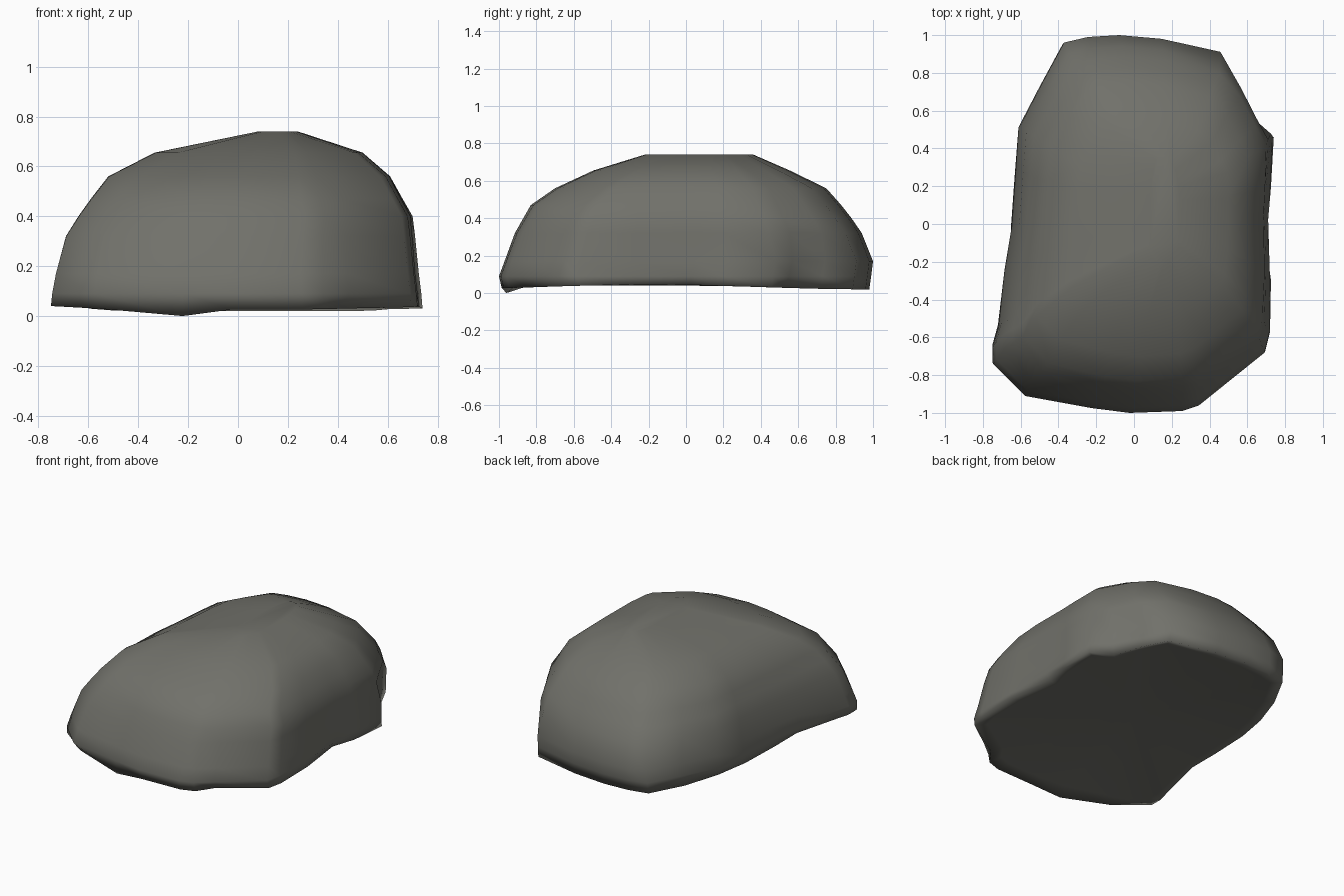
import bpy, bmesh, math

if "Cube" in bpy.data.objects:
    bpy.data.objects.remove(bpy.data.objects["Cube"])

# Plan outline of the boulder, seen from above
plan = [(-.38, .96), (-.25, .99), (-.08, 1), (.15, .98), (.47, .91), (.55, .74), (.64, .56),
        (.745, .47), (.73, .2), (.72, .03), (.73, -.3), (.725, -.58), (.70, -.68), (.45, -.88),
        (.35, -.96), (.26, -.99), (-.02, -1), (-.22, -.975), (-.58, -.91), (-.75, -.74), (-.75, -.65),
        (-.72, -.54), (-.69, -.24), (-.65, 0), (-.63, .28), (-.615, .52), (-.5, .74)]
n = len(plan)

# Height, left, right, front, back limits and how round the ring is
levels = [(.03, -.75, .74, -.985, .98, 0), (.09, -.745, .735, -1, .99, 0),
          (.17, -.73, .725, -.97, 1, 0), (.32, -.69, .71, -.915, .94, .05),
          (.40, -.64, .70, -.87, .885, .1), (.47, -.59, .66, -.83, .83, .14),
          (.56, -.52, .61, -.70, .75, .2), (.655, -.335, .50, -.495, .555, .3),
          (.74, .08, .24, -.22, .36, .4)]


def fit(values, lo, hi):
    """Stretch a list of coordinates to exact limits."""
    a, b = min(values), max(values)
    return [lo + (v - a) / (b - a) * (hi - lo) for v in values]


bm = bmesh.new()
rings = []
for z, xl, xr, yf, yb, rnd in levels:
    us, vs = [], []
    for i, (px, py) in enumerate(plan):
        if z > .3 and i in (5, 6):      # the back right notch fades out higher up
            px, py = px + .04, py + .03
        u, v = px / .75, py
        r = math.hypot(u, v)
        k = 1 - rnd + rnd / r
        us.append(u * k)
        vs.append(v * k)
    rings.append([bm.verts.new((x, y, z)) for x, y in zip(fit(us, xl, xr), fit(vs, yf, yb))])

# Uneven foot: a low lip at the front and a few undercut spots
base = rings[0]
for v in base:
    v.co.z = .05 - .03 * min(1, abs(v.co.y + .2))
base[17].co.z = 0
for i in (19, 20):
    base[i].co.z = .04
for i in (6, 9, 13, 18, 22, 25):
    base[i].co.x *= .95
    base[i].co.y *= .97

for a, b in zip(rings, rings[1:]):
    for i in range(n):
        j = (i + 1) % n
        bm.faces.new((a[i], a[j], b[j], b[i]))
bm.faces.new(rings[-1])

# Slightly hollow underside
inner = [bm.verts.new((v.co.x * .92, v.co.y * .92, .04)) for v in base]
hub = bm.verts.new((0, 0, .05))
for i in range(n):
    j = (i + 1) % n
    bm.faces.new((base[j], base[i], inner[i], inner[j]))
    bm.faces.new((inner[i], hub, inner[j]))
bmesh.ops.recalc_face_normals(bm, faces=bm.faces)

mesh = bpy.data.meshes.new("boulder")
bm.to_mesh(mesh)
bm.free()
boulder = bpy.data.objects.new("boulder", mesh)
bpy.context.collection.objects.link(boulder)
mat = bpy.data.materials.new("grey stone")
mat.diffuse_color = (.165, .165, .145, 1)
mat.use_nodes = True
mat.node_tree.nodes["Principled BSDF"].inputs["Base Color"].default_value = mat.diffuse_color
mesh.materials.append(mat)

bpy.context.view_layer.objects.active = boulder
boulder.select_set(True)
bpy.ops.object.shade_smooth()
